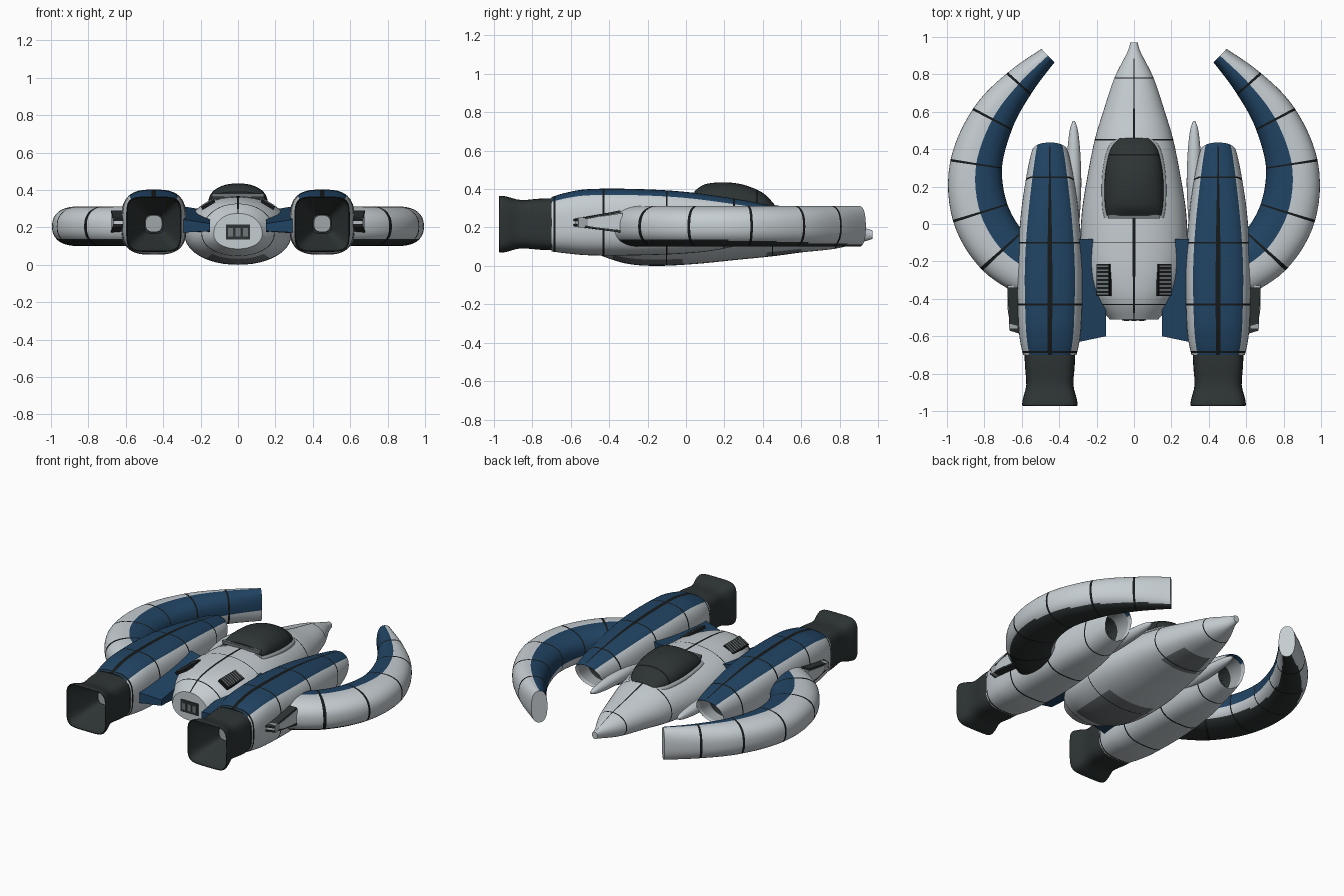
import bpy, bmesh, math
from mathutils import Vector, Matrix

cube = bpy.data.objects.get("Cube")
if cube:
    bpy.data.objects.remove(cube, do_unlink=True)


def material(name, color):
    mat = bpy.data.materials.new(name)
    mat.use_nodes = True
    rgba = (*color, 1.0)
    mat.diffuse_color = rgba
    mat.node_tree.nodes["Principled BSDF"].inputs["Base Color"].default_value = rgba
    return mat


MATS = [material("pale hull", (0.56, 0.61, 0.64)),
        material("navy paint", (0.015, 0.057, 0.125)),
        material("dark metal", (0.027, 0.034, 0.034)),
        material("seam black", (0.008, 0.01, 0.011)),
        material("mid grey", (0.16, 0.18, 0.19)),
        material("light grey", (0.35, 0.38, 0.4))]
PALE, NAVY, DARK, SEAM, GREY, LIGHT = range(len(MATS))
parts = []


def finish(name, bm, mirror=False):
    mesh = bpy.data.meshes.new(name)
    bm.to_mesh(mesh)
    bm.free()
    for mat in MATS:
        mesh.materials.append(mat)
    obj = bpy.data.objects.new(name, mesh)
    bpy.context.collection.objects.link(obj)
    if mirror:
        obj.modifiers.new("Mirror", "MIRROR").use_mirror_merge = False
    parts.append(obj)
    return obj


def spline(keys, u):
    """Smooth interpolation of a list of equal-length key tuples."""
    last = len(keys) - 1
    i = min(int(u), last - 1)
    t = u - i
    a, b, c, d = (keys[max(0, min(last, k))] for k in (i - 1, i, i + 1, i + 2))
    return [0.5 * (2 * q + (r - p) * t + (2 * p - 5 * q + 4 * r - s) * t * t
                   + (3 * q - p - 3 * r + s) * t ** 3) for p, q, r, s in zip(a, b, c, d)]


def loft(name, keys, rule, n=48, steps=6, seams=(), long_seams=(), start=0.0,
         width=0.005, caps=(PALE, PALE), curved=False, warp=None, mirror=False):
    """Skin superellipse rings; keys are x, y, z, half width, rise, drop, power."""
    last = len(keys) - 1
    us = [i / steps for i in range(last * steps + 1)]
    fine = [start + (last - start) * i / 1500 for i in range(1501)]
    bands = []
    for s in seams:
        lo, hi = (min(fine, key=lambda u: abs(spline(keys, u)[1] - y))
                  for y in (s + width, s - width))
        us = [u for u in us if not lo - 0.02 < u < hi + 0.02] + [lo, hi]
        bands.append((lo, hi))
    us.sort()
    angles = [-180 + 360 * i / n for i in range(n)]
    for s in long_seams:
        angles = [a for a in angles if abs(a - s) > 2] + [s - 1.2, s + 1.2]
    angles.sort()
    bm = bmesh.new()
    rings = []
    for u in us:
        x, y, z, hw, rise, drop, power = spline(keys, u)
        side = Vector((1, 0, 0))
        if curved:
            ahead, back = spline(keys, min(last, u + 0.01)), spline(keys, max(0, u - 0.01))
            side = Vector((back[1] - ahead[1], ahead[0] - back[0], 0)).normalized()
        ring = []
        for a in angles:
            c, s = math.cos(math.radians(a)), math.sin(math.radians(a))
            off = side * (math.copysign(abs(c) ** (2 / power), c) * hw)
            up = math.copysign(abs(s) ** (2 / power), s) * (rise if s > 0 else drop)
            p = Vector((x, y, z + up)) + off
            ring.append(bm.verts.new(warp(p) if warp else p))
        rings.append(ring)
    for i in range(len(us) - 1):
        u = (us[i] + us[i + 1]) / 2
        y = spline(keys, u)[1]
        in_band = any(lo < u < hi for lo, hi in bands)
        for j in range(len(angles)):
            k = (j + 1) % len(angles)
            a = angles[j] + ((angles[k] - angles[j]) % 360) / 2
            f = bm.faces.new((rings[i][j], rings[i][k], rings[i + 1][k], rings[i + 1][j]))
            lined = in_band or any(abs(a - s) < 1 for s in long_seams)
            f.material_index = SEAM if lined and u > start else rule(u, y, a)
    for ring, mat in ((rings[0][::-1], caps[0]), (rings[-1], caps[1])):
        bm.faces.new(ring).material_index = mat
    return finish(name, bm, mirror)


def box(name, center, size, mat, tilt=0.0, mirror=False):
    bm = bmesh.new()
    turn = Matrix.Rotation(math.radians(tilt), 4, "Y")
    bmesh.ops.create_cube(bm, size=1, matrix=Matrix.Translation(center) @ turn
                          @ Matrix.Diagonal((*size, 1)))
    for f in bm.faces:
        f.material_index = mat
    return finish(name, bm, mirror)


def prism(name, outline, mat):
    """Solid from x, y, low z, high z corners."""
    bm = bmesh.new()
    low = [bm.verts.new((x, y, a)) for x, y, a, b in outline]
    high = [bm.verts.new((x, y, b)) for x, y, a, b in outline]
    bm.faces.new(low[::-1])
    bm.faces.new(high)
    for i in range(len(low)):
        k = (i + 1) % len(low)
        bm.faces.new((low[i], low[k], high[k], high[i]))
    bmesh.ops.recalc_face_normals(bm, faces=bm.faces)
    for f in bm.faces:
        f.material_index = mat
    return finish(name, bm, mirror=True)


# Fuselage with belly panels
def hull_rule(u, y, a):
    belly = -125 < a < -55 and (-0.38 < y < -0.02 or 0.42 < y < 0.6)
    return GREY if belly else PALE


hull = [(0.97, 0.02, 0.185, 0.14), (0.92, 0.035, 0.2, 0.125), (0.78, 0.105, 0.245, 0.09),
        (0.6, 0.165, 0.285, 0.07), (0.45, 0.21, 0.32, 0.05), (0.25, 0.25, 0.35, 0.03),
        (0.05, 0.28, 0.365, 0.01), (-0.15, 0.285, 0.365, 0), (-0.3, 0.26, 0.355, 0.01),
        (-0.42, 0.2, 0.33, 0.045), (-0.51, 0.13, 0.275, 0.085)]
loft("fuselage", [(0, y, 0.165, w, t - 0.165, 0.165 - b, 2.1) for y, w, t, b in hull],
     hull_rule, seams=(0.78, 0.45, -0.1, -0.43), long_seams=(90,), width=0.003)

# Cockpit
glass = [(0.46, 0.3, 0.08, 0.02), (0.4, 0.31, 0.125, 0.07), (0.3, 0.32, 0.15, 0.102),
         (0.2, 0.33, 0.158, 0.105), (0.1, 0.34, 0.155, 0.085), (0.045, 0.345, 0.145, 0.045)]
loft("canopy_glass", [(0, y, z, w, r, 0.05, 2.2) for y, z, w, r in glass],
     lambda u, y, a: DARK, seams=(0.37,), caps=(DARK, DARK))
loft("canopy_frame", [(0, y + (0.3 - y) * -0.05, z - 0.02, w + 0.015, 0.032, 0.05, 3)
                      for y, z, w, r in glass], lambda u, y, a: LIGHT, caps=(LIGHT, LIGHT))
box("canopy_rear_bar", (0, 0.04, 0.372), (0.28, 0.02, 0.02), GREY)

# Rear socket panel
box("rear_panel", (0, -0.511, 0.175), (0.13, 0.008, 0.08), DARK)
for i in (-1, 0, 1):
    box("rear_socket", (i * 0.039, -0.515, 0.175), (0.027, 0.008, 0.045), GREY)

# Slatted deck vents
box("deck_vent", (0.16, -0.3, 0.322), (0.08, 0.17, 0.02), SEAM, 31, True)
for i in range(8):
    box("vent_slat", (0.163, -0.373 + i * 0.021, 0.33), (0.07, 0.01, 0.014), GREY, 31, True)


# Engine nacelles, intake lip raked back at the bottom
def rake(p):
    k = max(0, p.y - 0.1) / 0.32
    return Vector((p.x, p.y - k * 0.5 * max(0, 0.315 - p.z), p.z))


def nacelle_rule(u, y, a):
    if u < 1:
        return LIGHT if u > 0.5 else DARK
    return NAVY if 48 < a < 132 else PALE


nacelle = [(0.2, 0.08, 0.08, 0.08, 2), (0.41, 0.09, 0.085, 0.09, 2.1),
           (0.42, 0.1, 0.097, 0.1, 2.2), (0.25, 0.13, 0.13, 0.13, 2.4),
           (0, 0.16, 0.165, 0.155, 2.8), (-0.25, 0.175, 0.18, 0.165, 3),
           (-0.5, 0.17, 0.18, 0.165, 3), (-0.62, 0.16, 0.162, 0.155, 3),
           (-0.7, 0.143, 0.138, 0.145, 3)]
loft("engine_nacelle", [(0.45, y, 0.22, *r) for y, *r in nacelle], nacelle_rule, n=60,
     start=2.0, seams=(0.25, -0.1, -0.43, -0.685), long_seams=(90,), caps=(SEAM, DARK),
     warp=rake, mirror=True)

# Intake fan
bm = bmesh.new()
for i in range(12):
    spin = Matrix.Rotation(math.tau * i / 12, 4, "Y")
    bmesh.ops.create_cube(bm, size=1, matrix=Matrix.Translation((0.45, 0.215, 0.22)) @ spin
                          @ Matrix.Translation((0.045, 0, 0)) @ Matrix.Diagonal((0.08, 0.02, 0.007, 1)))
bmesh.ops.create_uvsphere(bm, u_segments=16, v_segments=8, radius=0.027,
                          matrix=Matrix.Translation((0.45, 0.22, 0.22)))
for f in bm.faces:
    f.material_index = GREY
finish("intake_fan", bm, True)

# Exhaust nozzles: outer skin, rim, then inner funnel to the core
nozzle = [(-0.69, 0.135, 4), (-0.76, 0.133, 4), (-0.86, 0.126, 4), (-0.93, 0.143, 4.5),
          (-0.965, 0.148, 5), (-0.97, 0.142, 5), (-0.93, 0.132, 5), (-0.75, 0.05, 4)]
loft("exhaust_nozzle", [(0.45, y, 0.217, w, w, w, p) for y, w, p in nozzle],
     lambda u, y, a: DARK, steps=3, caps=(DARK, DARK), mirror=True)
loft("exhaust_core", [(0.45, y, 0.22, w, w, w, 2.6) for y, w in ((-0.72, 0.05), (-0.78, 0.045))],
     lambda u, y, a: LIGHT, n=24, steps=1, caps=(LIGHT, LIGHT), mirror=True)


# Curved forward-sweeping arms
def arm_rule(u, y, a):
    edge = 35 + 25 * max(0, y - 0.1) / 0.8
    if -180 + edge < a < -edge:
        return DARK
    return NAVY if 88 < a or a < -174 else PALE


arm = [(0.46, 0.9, 0.05), (0.615, 0.75, 0.085), (0.757, 0.56, 0.118), (0.845, 0.31, 0.14),
       (0.822, 0.06, 0.152), (0.705, -0.14, 0.15), (0.53, -0.265, 0.14)]
loft("curved_arm", [(x, y, 0.205, w, 0.107, 0.105, 2.4) for x, y, w in arm], arm_rule,
     n=60, seams=(0.75, 0.56, 0.32, 0.06, -0.14), curved=True, mirror=True)

# Slim pods beside the intakes
pod = [(0.55, 0.006), (0.5, 0.022), (0.38, 0.035), (0.2, 0.04), (0, 0.03)]
loft("intake_pod", [(0.322, y, 0.2, w, w, w, 2) for y, w in pod], lambda u, y, a: PALE,
     n=20, mirror=True)

# Blue stub wings joining fuselage and nacelles
prism("stub_wing", [(0.15, -0.6, 0.18, 0.22), (0.34, -0.64, 0.17, 0.25),
                    (0.34, -0.08, 0.17, 0.32), (0.22, -0.08, 0.17, 0.3),
                    (0.15, -0.4, 0.17, 0.25)], NAVY)

# Outboard fairings behind the arms
prism("side_fairing", [(0.6, -0.33, 0.18, 0.28), (0.675, -0.33, 0.185, 0.275),
                       (0.675, -0.46, 0.2, 0.255), (0.66, -0.56, 0.215, 0.235),
                       (0.6, -0.58, 0.215, 0.235)], PALE)
for z, dz in ((0.284, -0.045), (0.179, 0.033)):
    prism("fairing_trim", [(0.6, -0.34, z - 0.006, z + 0.006), (0.678, -0.34, z - 0.006, z + 0.006),
                           (0.665, -0.57, z + dz - 0.005, z + dz + 0.005),
                           (0.6, -0.59, z + dz - 0.005, z + dz + 0.005)], DARK)
box("fairing_block", (0.645, -0.51, 0.226), (0.045, 0.1, 0.05), LIGHT, 0, True)

# Smooth shading with sharp edges kept
bpy.ops.object.select_all(action="DESELECT")
for obj in parts:
    obj.select_set(True)
bpy.context.view_layer.objects.active = parts[0]
bpy.ops.object.shade_smooth_by_angle(angle=math.radians(35))
